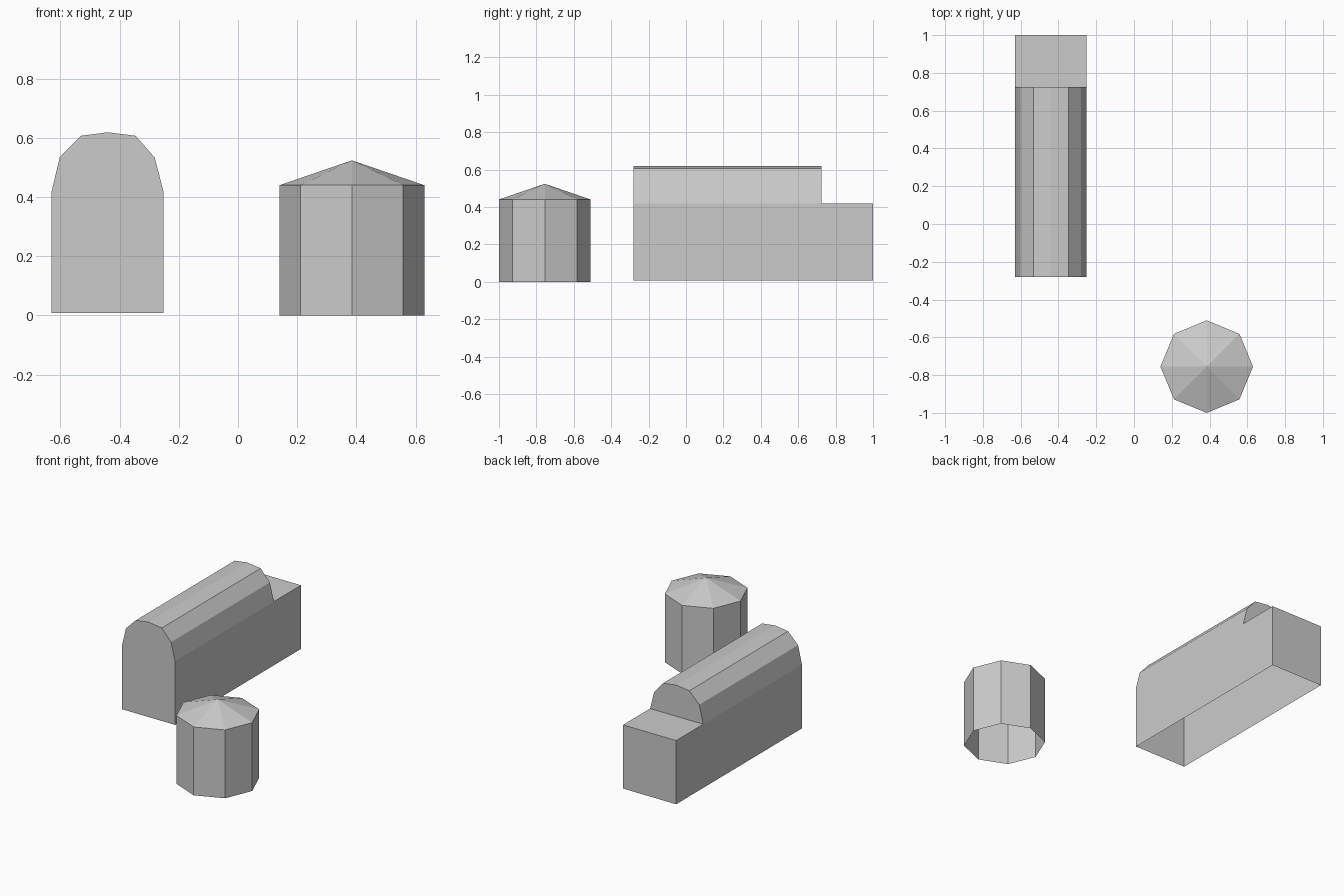
import bpy
import bmesh
import math

cube = bpy.data.objects.get("Cube")
if cube:
    bpy.data.objects.remove(cube, do_unlink=True)

grey = bpy.data.materials.new("plain_grey")
grey.use_nodes = True
colour = (0.6, 0.6, 0.6, 1)
grey.diffuse_color = colour
grey.node_tree.nodes["Principled BSDF"].inputs["Base Color"].default_value = colour


def finish(name, bm):
    """Turn a bmesh into a flat-shaded grey object."""
    mesh = bpy.data.meshes.new(name)
    bm.to_mesh(mesh)
    bm.free()
    mesh.materials.append(grey)
    obj = bpy.data.objects.new(name, mesh)
    bpy.context.collection.objects.link(obj)
    return obj


def loft(bm, profile, y0, y1, closed=False):
    """Sweep an x-z profile along y; return its front and back rings."""
    front = [bm.verts.new((x, y0, z)) for x, z in profile]
    back = [bm.verts.new((x, y1, z)) for x, z in profile]
    for i in range(len(profile) - (not closed)):
        j = (i + 1) % len(profile)
        bm.faces.new((front[i], front[j], back[j], back[i]))
    return front, back


FRONT, STEP, BACK = -0.28, 0.725, 1.0
LEFT, RIGHT, BASE, EAVE = -0.252, -0.63, 0.008, 0.418
ARCH = [(LEFT, EAVE), (-0.281, 0.533), (-0.346, 0.607), (-0.44, 0.619),
        (-0.531, 0.607), (-0.602, 0.536), (RIGHT, EAVE)]

# Hall body: arched front wall, long side walls, vault and its rear gable
bm = bmesh.new()
profile = [(LEFT, BASE)] + ARCH + [(RIGHT, BASE)]
front, back = loft(bm, profile, FRONT, STEP)
bm.faces.new(reversed(front))
bm.faces.new(back[1:-1])

# Low rear extension: side walls, flat deck and end wall, open underneath
corners = (back[0], back[1], back[-2], back[-1])
end = [bm.verts.new((v.co.x, BACK, v.co.z)) for v in corners]
for i in range(3):
    bm.faces.new((corners[i], corners[i + 1], end[i + 1], end[i]))
bm.faces.new(end)

# Merge the coplanar side walls into single long faces
bmesh.ops.recalc_face_normals(bm, faces=bm.faces)
seams = [e for e in bm.edges if len(e.link_faces) == 2
         and all(abs(v.co.y - STEP) < 0.001 for v in e.verts)
         and e.calc_face_angle() < 0.01]
bmesh.ops.dissolve_edges(bm, edges=seams, use_verts=False)
finish("vaulted_hall", bm)

# Eight-sided tank: open-bottomed wall and a shallow pointed roof
SIDES, RADIUS, WALL, PEAK = 8, 0.245, 0.44, 0.524
for name, top_radius, low, high in (("tank_wall", RADIUS, 0, WALL),
                                    ("tank_roof", 0, WALL, PEAK)):
    bm = bmesh.new()
    bmesh.ops.create_cone(bm, cap_ends=False, segments=SIDES, radius1=RADIUS,
                          radius2=top_radius, depth=high - low)
    bmesh.ops.remove_doubles(bm, verts=bm.verts, dist=0.0001)
    obj = finish(name, bm)
    obj.location = (0.385, -0.755, (low + high) / 2)
